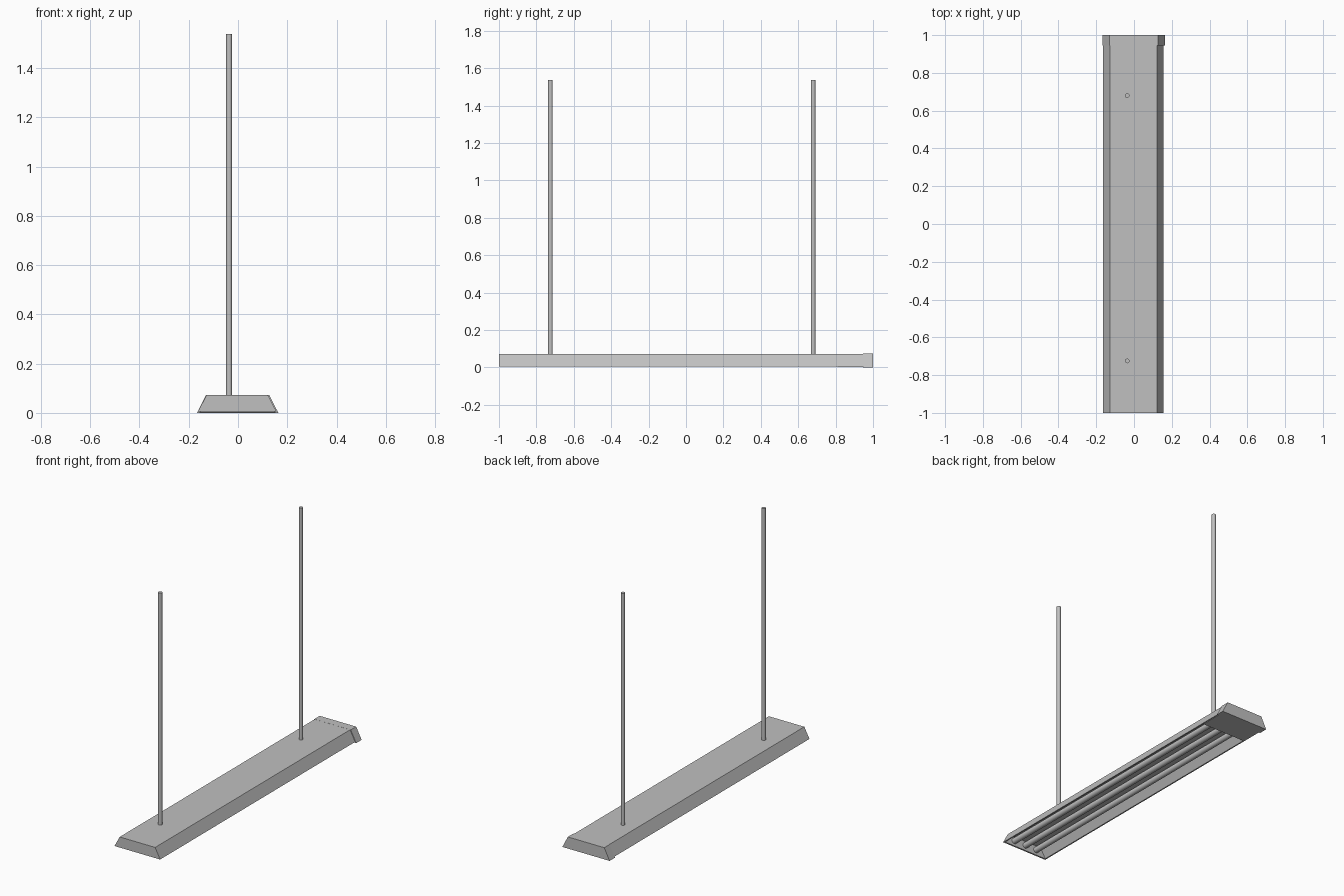
import bpy
import bmesh
from mathutils import Matrix

cube = bpy.data.objects.get("Cube")
if cube:
    bpy.data.objects.remove(cube, do_unlink=True)

# Single painted metal colour
grey = bpy.data.materials.new("grey metal")
grey.use_nodes = True
colour = (0.53, 0.53, 0.53, 1)
grey.diffuse_color = colour
grey.node_tree.nodes["Principled BSDF"].inputs["Base Color"].default_value = colour


def finish(name, bm):
    bmesh.ops.recalc_face_normals(bm, faces=bm.faces[:])
    mesh = bpy.data.meshes.new(name)
    bm.to_mesh(mesh)
    bm.free()
    mesh.materials.append(grey)
    obj = bpy.data.objects.new(name, mesh)
    bpy.context.collection.objects.link(obj)
    return obj


def prism(name, profile, y0, y1):
    """Extrude an (x, z) outline along y."""
    bm = bmesh.new()
    face = bm.faces.new([bm.verts.new((x, y0, z)) for x, z in profile])
    out = bmesh.ops.extrude_face_region(bm, geom=[face])
    verts = [v for v in out["geom"] if isinstance(v, bmesh.types.BMVert)]
    bmesh.ops.translate(bm, verts=verts, vec=(0, y1 - y0, 0))
    return finish(name, bm)


def cylinder(name, radius, length, matrix, sides):
    bm = bmesh.new()
    bmesh.ops.create_cone(bm, cap_ends=True, segments=sides, radius1=radius,
                          radius2=radius, depth=length, matrix=matrix)
    obj = finish(name, bm)
    bpy.ops.object.select_all(action="DESELECT")
    obj.select_set(True)
    bpy.context.view_layer.objects.active = obj
    bpy.ops.object.shade_smooth_by_angle(angle=0.9)
    return obj


def trapezoid(left, right, bottom, top_left, top_right, top):
    return [(left, bottom), (right, bottom), (top_right, top), (top_left, top)]


# Sloped housing, open underneath
outer = trapezoid(-0.163, 0.156, 0.006, -0.127, 0.121, 0.073)
inner = trapezoid(-0.155, 0.148, 0.006, -0.122, 0.116, 0.066)
shell = [outer[0], outer[3], outer[2], outer[1], inner[1], inner[2], inner[3], inner[0]]
prism("housing", shell, -0.99, 0.95)
prism("front_end_plate", outer, -1, -0.99)

# Ballast box and slightly larger end cap at the back
prism("ballast_box", trapezoid(-0.156, 0.152, 0.002, -0.122, 0.116, 0.066), 0.81, 0.95)
prism("end_cap", trapezoid(-0.166, 0.164, 0, -0.129, 0.126, 0.0735), 0.946, 1)

# Three lamp tubes in the trough
for i, x in enumerate((-0.085, -0.003, 0.079)):
    place = Matrix.Translation((x, -0.08, 0.038)) @ Matrix.Rotation(1.5708, 4, "X")
    cylinder(f"lamp_tube_{i + 1}", 0.018, 1.82, place, 16)

# Hanging rods
for name, y in (("front_rod", -0.725), ("back_rod", 0.68)):
    cylinder(name, 0.0125, 1.468, Matrix.Translation((-0.036, y, 0.804)), 12)
